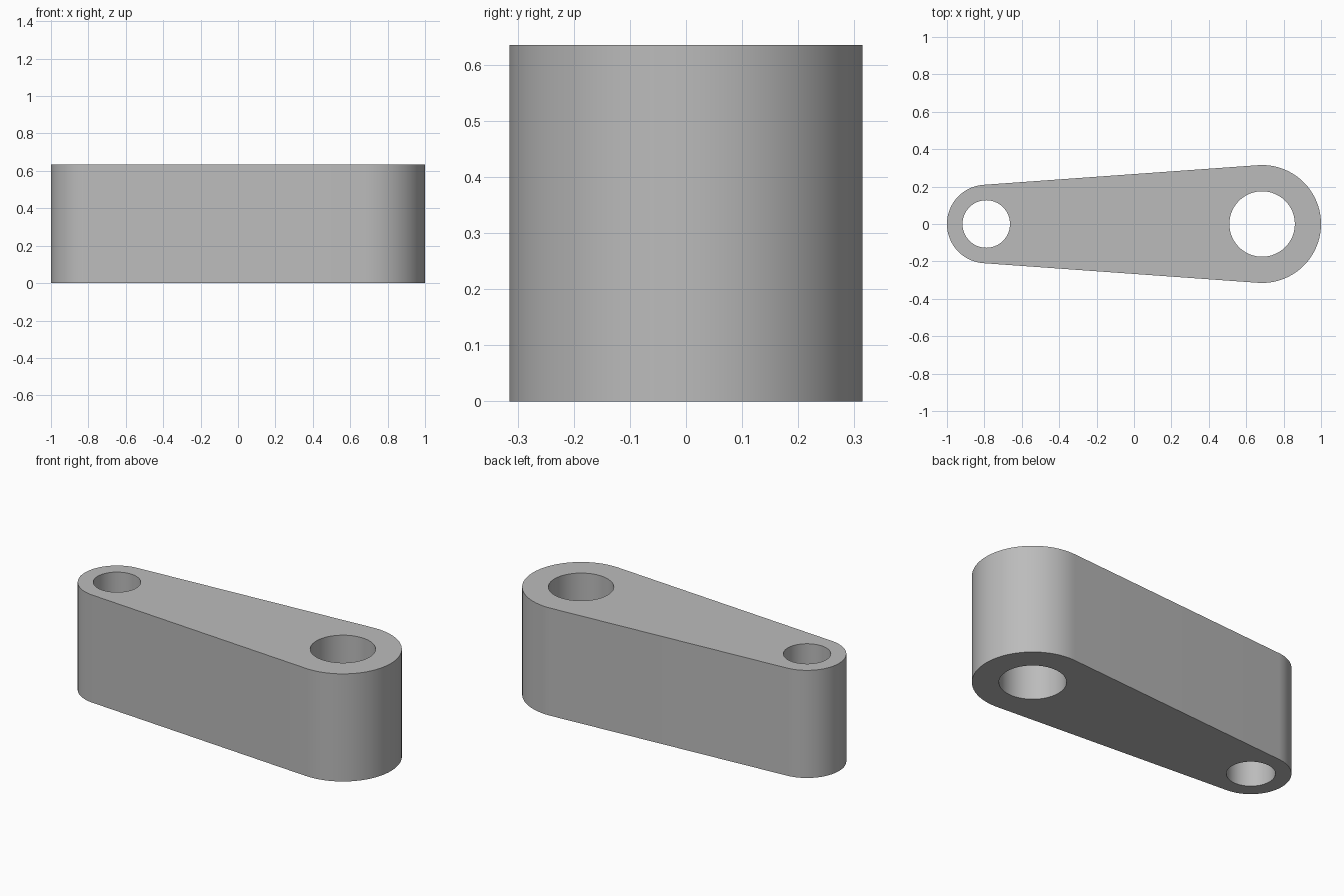
import bpy, bmesh
from math import asin, cos, sin, pi, radians

cube = bpy.data.objects.get("Cube")
if cube:
    bpy.data.objects.remove(cube, do_unlink=True)

HEIGHT = 0.635
SMALL_X, SMALL_R, SMALL_BORE = -0.79, 0.21, 0.127
LARGE_X, LARGE_R, LARGE_BORE = 0.685, 0.315, 0.175

grey = bpy.data.materials.new("plain grey")
grey.use_nodes = True
colour = (0.5, 0.5, 0.5, 1)
grey.diffuse_color = colour
grey.node_tree.nodes["Principled BSDF"].inputs["Base Color"].default_value = colour


def arc(x, radius, start, end, steps):
    """Points along an arc, both ends included."""
    angles = [start + (end - start) * i / steps for i in range(steps + 1)]
    return [(x + radius * cos(a), radius * sin(a), 0) for a in angles]


def add_loop(bm, points):
    verts = [bm.verts.new(p) for p in points]
    return [bm.edges.new((v, verts[i - 1])) for i, v in enumerate(verts)]


# Outline: two end arcs joined by their common tangents
tangent = pi / 2 + asin((LARGE_R - SMALL_R) / (LARGE_X - SMALL_X))
outline = arc(LARGE_X, LARGE_R, -tangent, tangent, 48)
outline += arc(SMALL_X, SMALL_R, tangent, 2 * pi - tangent, 48)

# Link plate with a bore at each end
bm = bmesh.new()
edges = add_loop(bm, outline)
for x, radius in ((SMALL_X, SMALL_BORE), (LARGE_X, LARGE_BORE)):
    edges += add_loop(bm, arc(x, radius, 0, 2 * pi, 64)[:-1])
bmesh.ops.triangle_fill(bm, edges=edges, use_beauty=True)

# Thickness
extruded = bmesh.ops.extrude_face_region(bm, geom=bm.faces[:], use_keep_orig=True)
top = [g for g in extruded["geom"] if isinstance(g, bmesh.types.BMVert)]
bmesh.ops.translate(bm, verts=top, vec=(0, 0, HEIGHT))
bmesh.ops.recalc_face_normals(bm, faces=bm.faces[:])

mesh = bpy.data.meshes.new("link_arm")
bm.to_mesh(mesh)
bm.free()
mesh.materials.append(grey)
link_arm = bpy.data.objects.new("link_arm", mesh)
bpy.context.collection.objects.link(link_arm)

# Smooth round walls, sharp rims
bpy.ops.object.select_all(action="DESELECT")
link_arm.select_set(True)
bpy.context.view_layer.objects.active = link_arm
bpy.ops.object.shade_smooth_by_angle(angle=radians(30))
